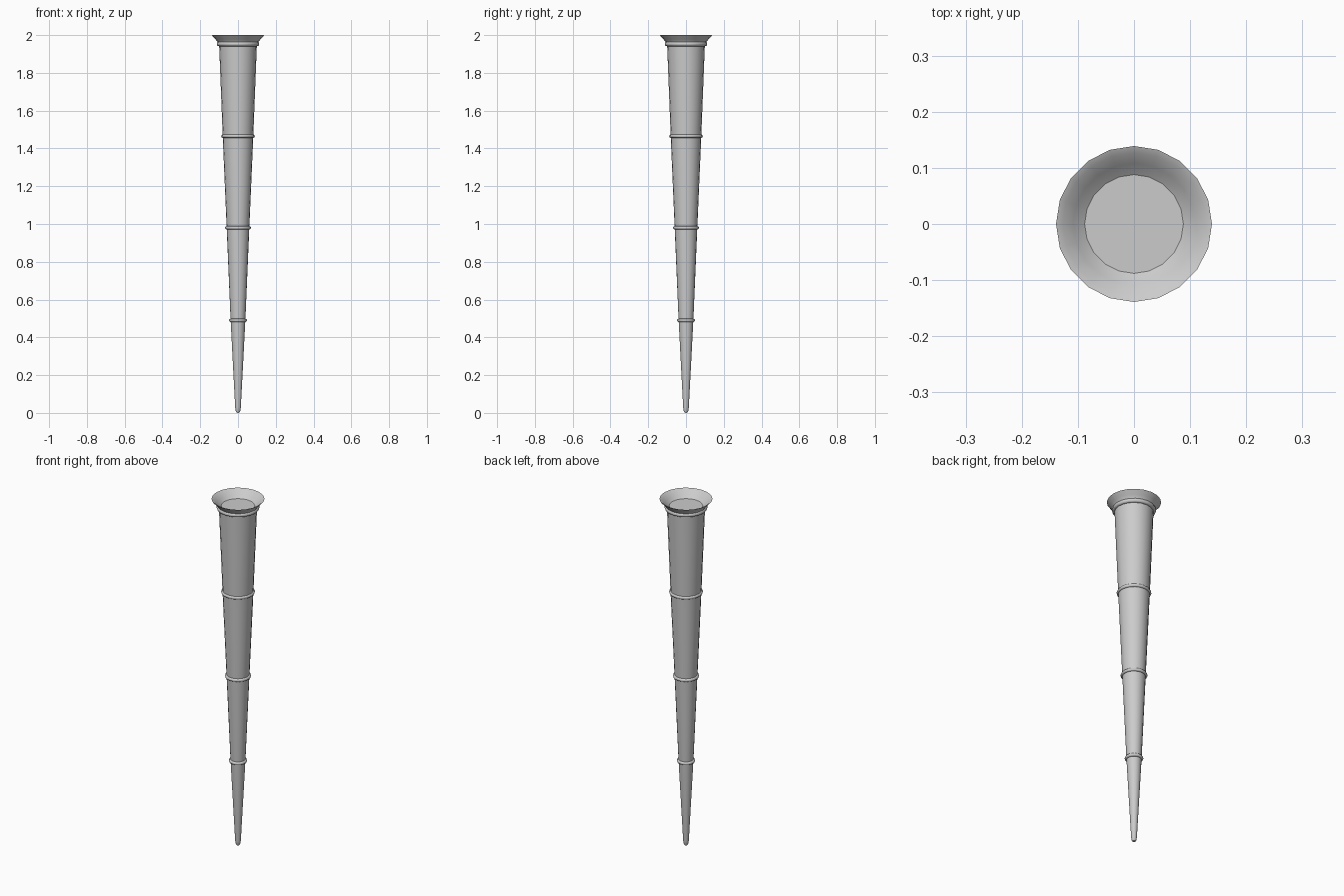
import bpy, bmesh, math

if "Cube" in bpy.data.objects:
    bpy.data.objects.remove(bpy.data.objects["Cube"])

SIDES = 20


def lathe(name, profile, closed=False, angle=35):
    """Revolve (radius, z) points around z; zero radius makes a pole."""
    bm = bmesh.new()
    rings = []
    for r, z in profile:
        if r == 0:
            rings.append([bm.verts.new((0, 0, z))] * SIDES)
        else:
            rings.append([bm.verts.new((r * math.cos(math.tau * i / SIDES),
                                        r * math.sin(math.tau * i / SIDES), z))
                          for i in range(SIDES)])
    pairs = list(zip(rings, rings[1:]))
    if closed:
        pairs.append((rings[-1], rings[0]))
    for a, b in pairs:
        for i in range(SIDES):
            j = (i + 1) % SIDES
            bm.faces.new(dict.fromkeys((a[i], a[j], b[j], b[i])))
    bmesh.ops.recalc_face_normals(bm, faces=bm.faces)
    mesh = bpy.data.meshes.new(name)
    bm.to_mesh(mesh)
    bm.free()
    ob = bpy.data.objects.new(name, mesh)
    bpy.context.collection.objects.link(ob)
    bpy.context.view_layer.objects.active = ob
    ob.select_set(True)
    bpy.ops.object.shade_smooth_by_angle(angle=math.radians(angle))
    ob.select_set(False)
    return ob


def collar(name, radius, z, thick):
    """Rounded ring wrapped around the shaft."""
    pts = [(radius + thick * math.cos(math.tau * k / 8),
            z + thick * math.sin(math.tau * k / 8)) for k in range(8)]
    return lathe(name, pts, closed=True, angle=50)


# Tapered shaft with a rounded tip
lathe("shaft", [(0, 0), (0.008, 0.002), (0.013, 0.012), (0.015, 0.03),
                (0.039, 0.49), (0.06, 0.98), (0.081, 1.465), (0.10, 1.95), (0, 1.95)])

# Flared mouth with a shallow cup inside
lathe("flared_mouth", [(0, 1.945), (0.10, 1.945), (0.108, 1.965), (0.12, 1.978),
                       (0.139, 2.0), (0.127, 1.995), (0.108, 1.975),
                       (0.088, 1.96), (0, 1.96)])

# Collars at the section joints and under the mouth
for i, (r, z) in enumerate([(0.039, 0.49), (0.06, 0.98), (0.08, 1.465)]):
    collar(f"joint_collar_{i + 1}", r, z, 0.009)
collar("mouth_collar", 0.101, 1.953, 0.012)
